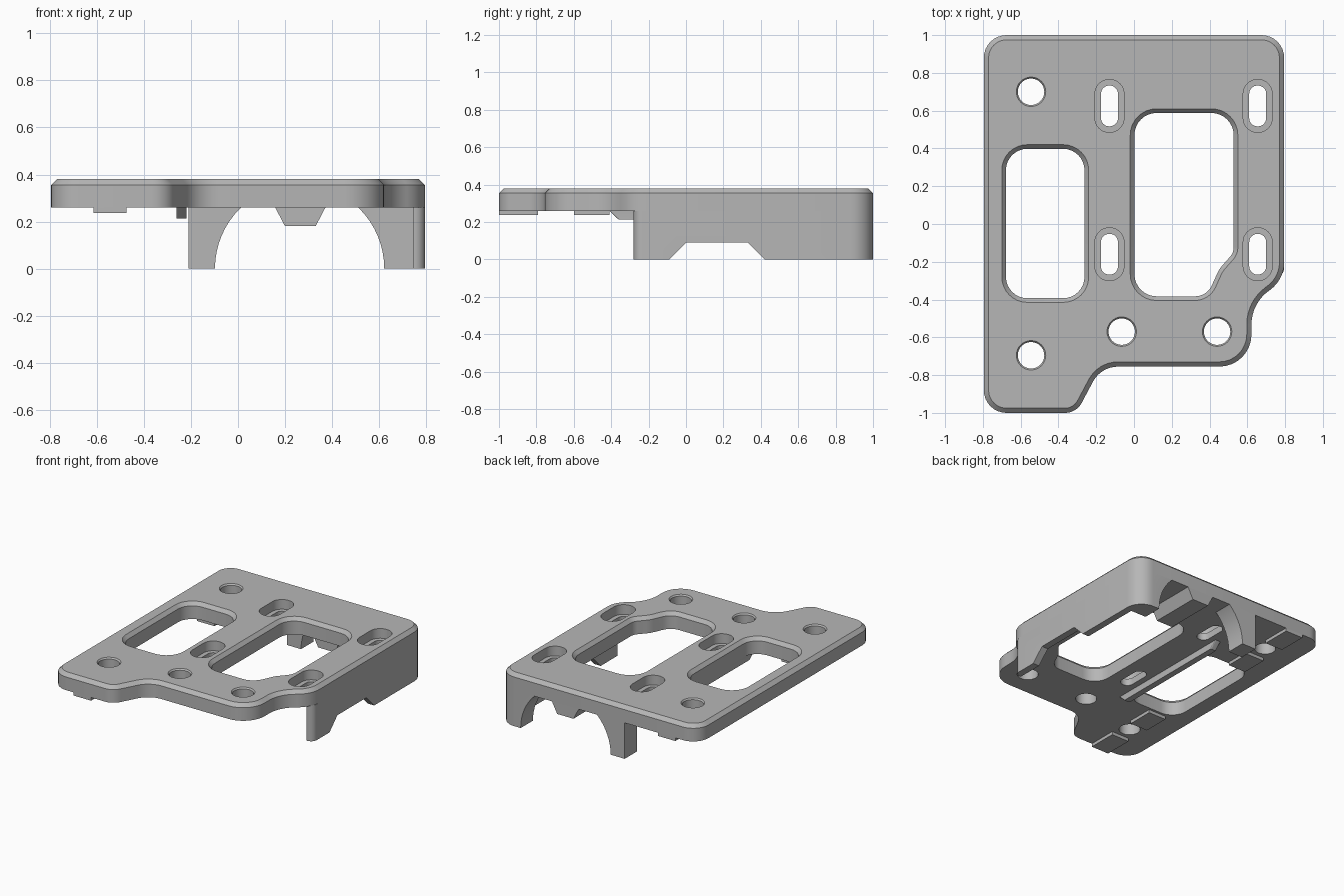
import bpy, bmesh, math
from mathutils import Vector

if "Cube" in bpy.data.objects:
    bpy.data.objects.remove(bpy.data.objects["Cube"])

grey = bpy.data.materials.new("matte grey")
grey.diffuse_color = (0.47, 0.47, 0.47, 1)
grey.use_nodes = True
grey.node_tree.nodes["Principled BSDF"].inputs["Base Color"].default_value = grey.diffuse_color


def fillet(points, seg=8):
    """Closed outline from (x, y, radius) corners, returned counter-clockwise."""
    out, n = [], len(points)
    for i, (x, y, r) in enumerate(points):
        p = Vector((x, y))
        if r == 0:
            out.append(p)
            continue
        u = (Vector(points[i - 1][:2]) - p).normalized()
        v = (Vector(points[(i + 1) % n][:2]) - p).normalized()
        half = u.angle(v) / 2
        c = p + (u + v).normalized() * r / math.sin(half)
        s, e = p + u * r / math.tan(half) - c, p + v * r / math.tan(half) - c
        a0 = math.atan2(s.y, s.x)
        d = (math.atan2(e.y, e.x) - a0 + math.pi) % (2 * math.pi) - math.pi
        out += [c + Vector((math.cos(a0 + d * k / seg), math.sin(a0 + d * k / seg))) * r
                for k in range(seg + 1)]
    area = sum(out[i - 1].cross(out[i]) for i in range(len(out)))
    return out if area > 0 else out[::-1]


def inset(poly, d):
    """Move a counter-clockwise outline inward by d."""
    out = []
    for i, p in enumerate(poly):
        a = (p - poly[i - 1]).normalized()
        b = (poly[(i + 1) % len(poly)] - p).normalized()
        m = Vector((-a.y - b.y, a.x + b.x)).normalized()
        out.append(p + m * d / max(0.3, m.dot(Vector((-a.y, a.x)))))
    return out


def loft(name, layers, upright=False):
    """Solid through stacked outlines; upright outlines lie in x-z and stack along y."""
    bm = bmesh.new()
    rings = [[bm.verts.new((p.x, h, p.y) if upright else (p.x, p.y, h)) for p in poly]
             for poly, h in layers]
    n = len(rings[0])
    for lo, hi in zip(rings, rings[1:]):
        for i in range(n):
            bm.faces.new((lo[i - 1], lo[i], hi[i], hi[i - 1]))
    bm.faces.new(rings[0][::-1])
    bm.faces.new(rings[-1])
    bmesh.ops.recalc_face_normals(bm, faces=bm.faces)
    me = bpy.data.meshes.new(name)
    bm.to_mesh(me)
    bm.free()
    me.materials.append(grey)
    ob = bpy.data.objects.new(name, me)
    bpy.context.collection.objects.link(ob)
    return ob


def cut(ob, cutter):
    """Subtract a cutter and remove it."""
    cutter.hide_render = True
    m = ob.modifiers.new("cut", 'BOOLEAN')
    m.operation, m.solver, m.object = 'DIFFERENCE', 'EXACT', cutter
    bpy.context.view_layer.objects.active = ob
    bpy.ops.object.modifier_apply(modifier=m.name)
    bpy.data.objects.remove(cutter)


def circle(x, y, r, n=32):
    return [Vector((x + r * math.cos(2 * math.pi * k / n), y + r * math.sin(2 * math.pi * k / n)))
            for k in range(n)]


def rect(x0, x1, y0, y1, r=0):
    return fillet([(x0, y0, r), (x1, y0, r), (x1, y1, r), (x0, y1, r)])


BASE, TOP, CH = 0.26, 0.38, 0.025

# Main plate with chamfered top edge
outline = fillet([(-.795, 1, .12), (.795, 1, .12), (.795, -.295, .18), (.622, -.42, .22),
                  (.622, -.755, .17), (-.175, -.755, .15), (-.305, -1, .1), (-.795, -1, .12)])
plate = loft("plate", [(outline, BASE), (outline, TOP - CH), (inset(outline, CH), TOP)])

# Two large windows with chamfered rims
left_window = rect(-.7, -.24, -.415, .42, .135)
right_window = fillet([(-.02, .61, .14), (-.02, -.405, .14), (.40, -.405, .12),
                       (.47, -.25, .15), (.55, -.16, .1), (.55, .61, .14)])
for w in (left_window, right_window):
    small = inset(w, .022)
    cut(plate, loft("window_cutter", [(small, .2), (small, TOP - CH), (w, TOP), (w, .45)]))

# Round screw holes
for x, y in ((-.545, .7), (-.545, -.695), (-.065, -.57), (.44, -.57)):
    cut(plate, loft("hole_cutter", [(circle(x, y, .07), .2), (circle(x, y, .07), TOP - .01),
                                    (circle(x, y, .078), TOP), (circle(x, y, .078), .45)]))

# Counterbored slots
for x in (-.13, .655):
    for y in (-.16, .625):
        cut(plate, loft("recess_cutter", [(rect(x - .077, x + .077, y - .14, y + .14, .076), z)
                                          for z in (.31, .45)]))
        cut(plate, loft("slot_cutter", [(rect(x - .045, x + .045, y - .108, y + .108, .044), z)
                                        for z in (.2, .45)]))

# L-shaped skirt wall along the back and right sides
wall = fillet([(-.21, 1, 0), (.795, 1, .12), (.795, -.28, .045), (.745, -.28, 0),
               (.745, .86, 0), (-.21, .86, 0)])
skirt = loft("skirt_wall", [(wall, 0), (wall, BASE)])
cut(skirt, loft("arch_cutter", [(circle(.262, 0, .36, 64), .8), (circle(.262, 0, .36, 64), 1.1)], True))
notch = loft("notch_cutter", [(rect(.6, .9, -.10, .43), -.01), (rect(.6, .9, 0, .33), .09)])
cut(skirt, notch)

# Tapered tab under the back edge
tab = fillet([(.158, BASE, 0), (.2, .18, 0), (.33, .18, 0), (.372, BASE, 0)])
loft("back_tab", [(tab, .63), (tab, 1)], True)

# Thin pads on the underside
for s in (-1, 1):
    for a, b in ((.79, 1), (.41, .6)):
        y0, y1 = sorted((s * a, s * b))
        loft("underside_pad", [(rect(-.615, -.475, y0, y1), .237), (rect(-.615, -.475, y0, y1), BASE)])

# Long rib with sloped ends on the underside
loft("underside_rib", [(rect(-.262, -.218, -.36, .53, .008), .213),
                       (rect(-.262, -.218, -.41, .58, .008), BASE)])

# Smooth rounded sides, keep edges sharp
bpy.ops.object.select_all(action='DESELECT')
for ob in bpy.context.collection.objects:
    ob.select_set(True)
    bpy.context.view_layer.objects.active = ob
bpy.ops.object.shade_smooth_by_angle(angle=math.radians(25))
